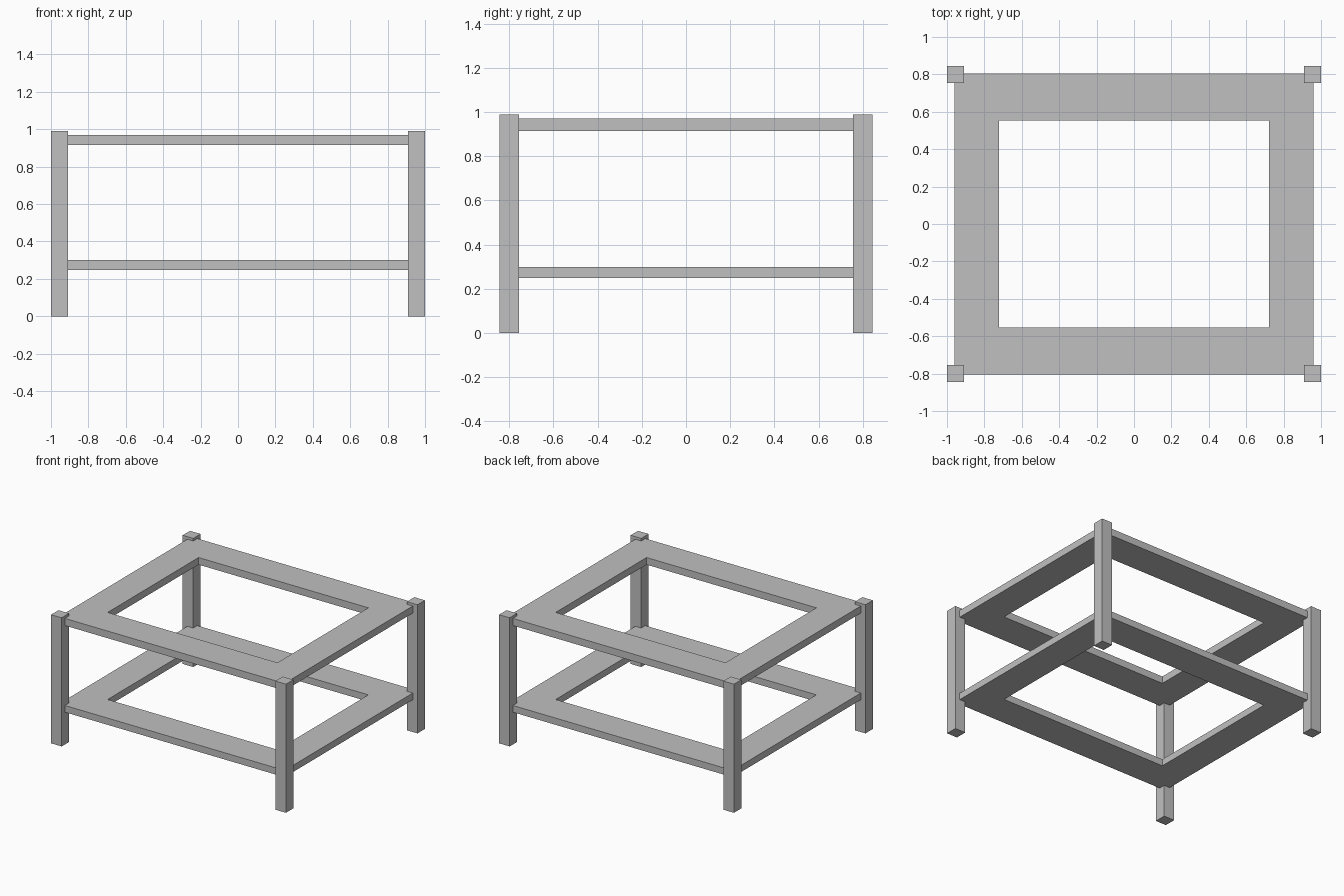
import bpy
import bmesh

cube = bpy.data.objects.get("Cube")
if cube:
    bpy.data.objects.remove(cube, do_unlink=True)

grey = bpy.data.materials.new("plain_grey")
grey.use_nodes = True
colour = (0.53, 0.53, 0.53, 1)
grey.diffuse_color = colour
grey.node_tree.nodes["Principled BSDF"].inputs["Base Color"].default_value = colour


def add_object(name, bm):
    bmesh.ops.recalc_face_normals(bm, faces=bm.faces)
    mesh = bpy.data.meshes.new(name)
    bm.to_mesh(mesh)
    bm.free()
    mesh.materials.append(grey)
    obj = bpy.data.objects.new(name, mesh)
    bpy.context.collection.objects.link(obj)
    return obj


def leg(name, x, y, width, height):
    bm = bmesh.new()
    bmesh.ops.create_cube(bm, size=1)
    for v in bm.verts:
        v.co.x = v.co.x * width + x
        v.co.y = v.co.y * width + y
        v.co.z = (v.co.z + 0.5) * height
    add_object(name, bm)


def frame(name, outer, inner, bottom, top):
    """Flat rectangular ring, extruded upward from its underside."""
    bm = bmesh.new()
    corners = [(-1, -1), (1, -1), (1, 1), (-1, 1)]
    rings = [[bm.verts.new((sx * hx, sy * hy, bottom)) for sx, sy in corners]
             for hx, hy in (outer, inner)]
    for i in range(4):
        j = (i + 1) % 4
        bm.faces.new((rings[0][i], rings[0][j], rings[1][j], rings[1][i]))
    underside = bm.faces[:]
    result = bmesh.ops.extrude_face_region(bm, geom=underside, use_keep_orig=True)
    raised = [g for g in result["geom"] if isinstance(g, bmesh.types.BMVert)]
    bmesh.ops.translate(bm, verts=raised, vec=(0, 0, top - bottom))
    add_object(name, bm)


# Four square corner posts, slightly taller than the top frame
for side, sx in (("left", 1), ("right", -1)):
    for end, sy in (("front", -1), ("back", 1)):
        leg(f"{end}_{side}_leg", sx * 0.955, sy * 0.8, 0.09, 0.99)

# Open top and lower shelf frames, their corners set into the posts
outer, inner = (0.96, 0.805), (0.723, 0.553)
frame("top_frame", outer, inner, 0.915, 0.97)
frame("lower_shelf_frame", outer, inner, 0.248, 0.30)
